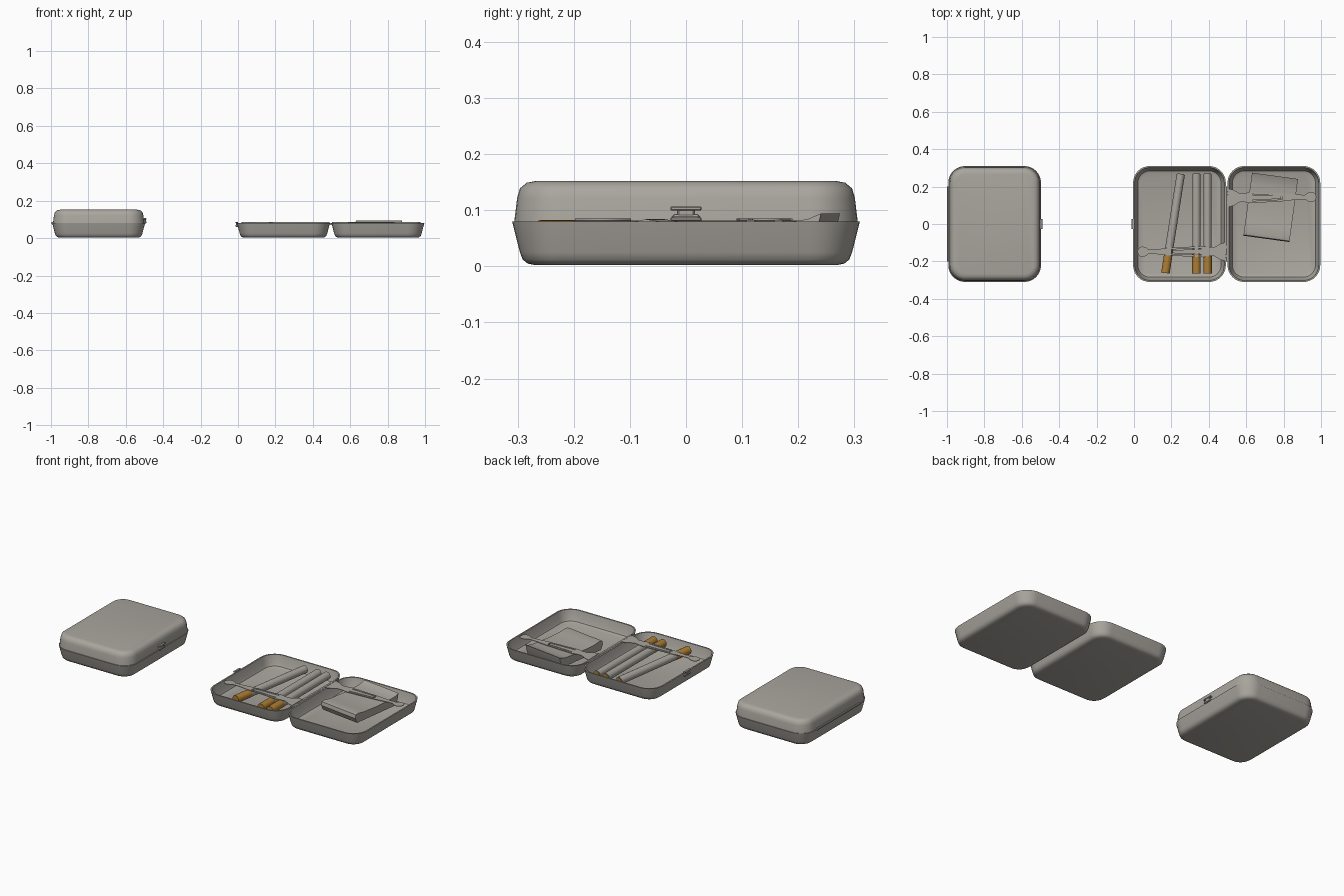
import bpy, bmesh, math
from mathutils import Matrix, Vector

if "Cube" in bpy.data.objects:
    bpy.data.objects.remove(bpy.data.objects["Cube"])


def material(name, rgb):
    m = bpy.data.materials.new(name)
    m.diffuse_color = (*rgb, 1)
    m.use_nodes = True
    m.node_tree.nodes["Principled BSDF"].inputs["Base Color"].default_value = m.diffuse_color
    return m


METAL = material("warm grey", (0.40, 0.38, 0.345))
FILTER = material("golden brown", (0.42, 0.21, 0.035))


def finish(name, bm, mats=(METAL,), angle=35):
    bmesh.ops.recalc_face_normals(bm, faces=bm.faces)
    me = bpy.data.meshes.new(name)
    bm.to_mesh(me)
    bm.free()
    for m in mats:
        me.materials.append(m)
    ob = bpy.data.objects.new(name, me)
    bpy.context.collection.objects.link(ob)
    bpy.ops.object.select_all(action='DESELECT')
    ob.select_set(True)
    bpy.context.view_layer.objects.active = ob
    bpy.ops.object.shade_smooth_by_angle(angle=math.radians(angle))
    return ob


def rounded_ring(hx, hy, r, steps=8):
    """Outline of a rounded rectangle, counter-clockwise."""
    pts = []
    for k, (sx, sy) in enumerate([(1, 1), (-1, 1), (-1, -1), (1, -1)]):
        for i in range(steps + 1):
            a = math.pi / 2 * (k + i / steps)
            pts.append((sx * (hx - r) + r * math.cos(a), sy * (hy - r) + r * math.sin(a)))
    return pts


# Profiles of the half shells: (inset from rim, height), outside then inside
TRAY = [(0.042, 0.002), (0.028, 0.005), (0.019, 0.012), (0.014, 0.025), (0.0, 0.08),
        (0.008, 0.08), (0.02, 0.03), (0.026, 0.019), (0.042, 0.013)]
LID = [(0.042, 0.152), (0.026, 0.149), (0.014, 0.139), (0.009, 0.122), (0.004, 0.08),
       (0.012, 0.08), (0.018, 0.125), (0.03, 0.138), (0.042, 0.141)]


def shell(name, cx, profile, hx=0.248, hy=0.31):
    bm = bmesh.new()
    rings = []
    for inset, z in profile:
        ring = rounded_ring(hx - inset, hy - inset, 0.09 - inset)
        rings.append([bm.verts.new((cx + x, y, z)) for x, y in ring])
    n = len(rings[0])
    for a, b in zip(rings, rings[1:]):
        for i in range(n):
            bm.faces.new((a[i], a[(i + 1) % n], b[(i + 1) % n], b[i]))
    bm.faces.new(rings[0])
    bm.faces.new(rings[-1])
    return finish(name, bm)


def box(name, c, s):
    bm = bmesh.new()
    bmesh.ops.create_cube(bm, size=1, matrix=Matrix.Translation(c) @ Matrix.Diagonal((*s, 1)))
    bmesh.ops.bevel(bm, geom=bm.edges[:], offset=min(s) * 0.25, segments=1, affect='EDGES')
    return finish(name, bm)


def rod(name, a, b, r, mats=(METAL,), sides=20):
    """Cylinder between two points."""
    a, b = Vector(a), Vector(b)
    d = b - a
    mat = Matrix.Translation((a + b) / 2) @ d.to_track_quat('Z', 'Y').to_matrix().to_4x4()
    bm = bmesh.new()
    bmesh.ops.create_cone(bm, cap_ends=True, segments=sides, radius1=r, radius2=r,
                          depth=d.length, matrix=mat)
    return finish(name, bm, mats)


# Cases
shell("closed_case_base", -0.745, TRAY)
shell("closed_case_lid", -0.745, LID)
shell("open_case_tray", 0.243, TRAY)
shell("open_case_lid", 0.748, TRAY)

# Hinges
rod("closed_case_hinge", (-0.993, -0.2, 0.08), (-0.993, 0.2, 0.08), 0.006, sides=10)
rod("open_case_hinge", (0.4955, -0.2, 0.076), (0.4955, 0.2, 0.076), 0.006, sides=10)


# Push clasps: lower bar, stem and upper thumb bar
def clasp(label, x, z):
    box(label + "_clasp_base", (x, 0, z), (0.014, 0.05, 0.014))
    box(label + "_clasp_stem", (x, 0, z + 0.011), (0.009, 0.03, 0.014))
    box(label + "_clasp_bar", (x, 0, z + 0.018), (0.014, 0.056, 0.007))


clasp("closed_case", -0.497, 0.085)
clasp("open_case", -0.006, 0.066)


# Cigarettes: paper tube, filter and tobacco end
def cigarette(i, tip, end, r=0.022):
    tip, end = Vector(tip), Vector(end)
    split = tip.lerp(end, 0.2)
    rod(f"filter_{i}", tip, split, r + 0.0007, (FILTER,))
    rod(f"paper_tube_{i}", split, end, r)
    rod(f"tobacco_end_{i}", end, end + (end - tip).normalized() * 0.003, r * 0.85, (FILTER,))


cigarette(1, (0.168, -0.262, 0.06), (0.25, 0.265, 0.058))
cigarette(2, (0.334, -0.265, 0.056), (0.334, 0.268, 0.058))
cigarette(3, (0.393, -0.265, 0.056), (0.393, 0.268, 0.058))


# Spring clips: flat outline with a U-shaped slot around a tongue
def spring_clip(name, root, direction, tilt):
    half = [(0, 0.05), (0.03, 0.042), (0.06, 0.024), (0.09, 0.024), (0.12, 0.03), (0.30, 0.021),
            (0.37, 0.013), (0.412, 0.012), (0.425, 0.022), (0.44, 0.027), (0.455, 0.026),
            (0.467, 0.017), (0.472, 0)]
    outline = half + [(x, -y) for x, y in reversed(half[:-1])]
    slot = [(0.13, 0.018), (0.29, 0.012), (0.29, -0.012), (0.13, -0.018),
            (0.13, -0.014), (0.284, -0.008), (0.284, 0.008), (0.13, 0.014)]
    cu = bpy.data.curves.new(name, 'CURVE')
    cu.dimensions = '2D'
    cu.fill_mode = 'BOTH'
    cu.extrude = 0.0015
    for pts in (outline, slot):
        sp = cu.splines.new('POLY')
        sp.points.add(len(pts) - 1)
        for p, (x, y) in zip(sp.points, pts):
            p.co = (x * direction, y, 0, 1)
        sp.use_cyclic_u = True
    cu.materials.append(METAL)
    ob = bpy.data.objects.new(name, cu)
    ob.location = root
    ob.rotation_euler = (0, 0, tilt)
    bpy.context.collection.objects.link(ob)
    # Hinge knuckles holding the clip
    for s in (-1, 1):
        box(f"{name}_knuckle_{s + 1}", (root[0], root[1] + s * 0.025, 0.078), (0.014, 0.018, 0.008))


spring_clip("tray_clip", (0.49, -0.148, 0.0835), -1, 0)
spring_clip("lid_clip", (0.503, 0.14, 0.0835), 1, 0.01)

# Paper packet: soft pouch profile with lifted ends, swept sideways
section = [(-0.155, 0.03), (0.15, 0.03), (0.162, 0.06), (0.17, 0.094), (0.145, 0.084), (0.11, 0.079),
           (0, 0.074), (-0.1, 0.077), (-0.145, 0.084), (-0.165, 0.08), (-0.17, 0.06)]
bm = bmesh.new()
place = Matrix.Translation((0.731, 0.089, 0)) @ Matrix.Rotation(math.radians(-7.8), 4, 'Z')
sides = [[bm.verts.new(place @ Vector((x, y, z))) for y, z in section] for x in (-0.124, 0.124)]
for side in sides:
    bm.faces.new(side)
for i in range(len(section)):
    j = (i + 1) % len(section)
    bm.faces.new((sides[0][i], sides[0][j], sides[1][j], sides[1][i]))
finish("paper_packet", bm, angle=40)
